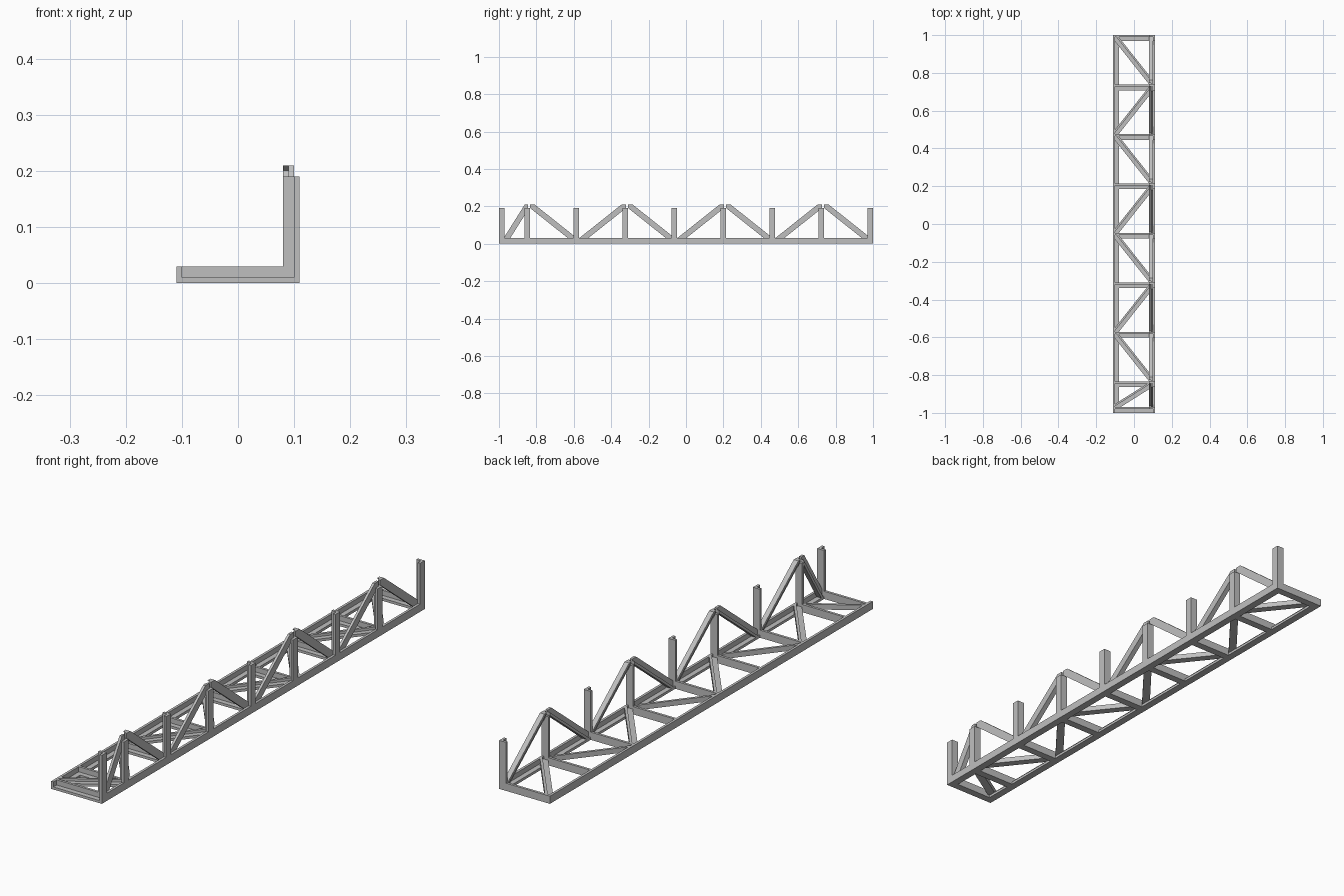
import bpy, bmesh
from mathutils import Vector as V

if "Cube" in bpy.data.objects:
    bpy.data.objects.remove(bpy.data.objects["Cube"])

steel = bpy.data.materials.new("grey_steel")
steel.use_nodes = True
colour = (0.52, 0.52, 0.52, 1)
steel.diffuse_color = colour
steel.node_tree.nodes["Principled BSDF"].inputs["Base Color"].default_value = colour

T, W = 0.01, 0.03          # sheet thickness, leg width
X, Y, Z = V((1, 0, 0)), V((0, 1, 0)), V((0, 0, 1))
HALF, POST_TOP, BRACE_TOP = 0.11, 0.19, 0.21


def angle_iron(name, start, end, leg_a, leg_b, clips=()):
    """L-section bar whose outer corner runs from start to end, trimmed by planes."""
    start, end = V(start), V(end)
    a, b = leg_a.normalized(), leg_b.normalized()
    la, lb = leg_a.length, leg_b.length
    bm = bmesh.new()
    outline = [(0, 0), (la, 0), (la, T), (T, T), (T, lb), (0, lb)]
    face = bm.faces.new([bm.verts.new(start + a * u + b * v) for u, v in outline])
    grown = bmesh.ops.extrude_face_region(bm, geom=[face])["geom"]
    bmesh.ops.translate(bm, vec=end - start,
                        verts=[g for g in grown if isinstance(g, bmesh.types.BMVert)])
    for point, outward in clips:
        bmesh.ops.bisect_plane(bm, geom=bm.verts[:] + bm.edges[:] + bm.faces[:],
                               plane_co=point, plane_no=outward, clear_outer=True)
        rim = [e for e in bm.edges if e.is_boundary]
        if rim:
            bmesh.ops.holes_fill(bm, edges=rim, sides=0)
    bmesh.ops.recalc_face_normals(bm, faces=bm.faces[:])
    mesh = bpy.data.meshes.new(name)
    bm.to_mesh(mesh)
    bm.free()
    mesh.materials.append(steel)
    obj = bpy.data.objects.new(name, mesh)
    bpy.context.collection.objects.link(obj)


def brace(name, p, q, depth, side):
    """Diagonal bar across the rectangle p-q, trimmed to that rectangle."""
    p, q = V(p), V(q)
    run = (q - p).normalized()
    across = run.cross(depth).normalized()
    if across.y < 0:
        across = -across                      # the web lies on the back edge
    corner = across * (W / 2)
    clips = []
    for axis in (Y, side):
        for point, other in ((p, q), (q, p)):
            outward = axis if (point - other).dot(axis) > 0 else -axis
            clips.append((point, outward))
    angle_iron(name, p - run * 0.1 + corner, q + run * 0.1 + corner,
               -across * W, depth * (W - T), clips)


# Long chords
angle_iron("right_chord", (HALF, -1, 0), (HALF, 1, 0), -X * W, Z * W)
angle_iron("left_chord", (-HALF, -1, 0), (-HALF, 1, 0), X * W, Z * W)

# Stations, named by the back edge of each post
stations = [1 - 0.262 * i for i in range(8)] + [-1 + W]
inner = HALF - T
for i, y in enumerate(stations):
    angle_iron(f"post_{i}", (HALF, y, T), (HALF, y, POST_TOP), -Y * W, -X * W)
    angle_iron(f"cross_member_{i}", (-inner, y, 0), (inner, y, 0), -Y * W, Z * W)

# Zigzag bracing, one upright and one flat per bay
for i in range(8):
    back, front = stations[i] - T, stations[i + 1]
    rising_front = i % 2 == 0
    zb, zf = (T, BRACE_TOP) if rising_front else (BRACE_TOP, T)
    xb, xf = (-inner, inner) if rising_front else (inner, -inner)
    brace(f"upright_brace_{i}", (inner, back, zb), (inner, front, zf), -X, Z)
    brace(f"floor_brace_{i}", (xb, back, T), (xf, front, T), Z, X)
